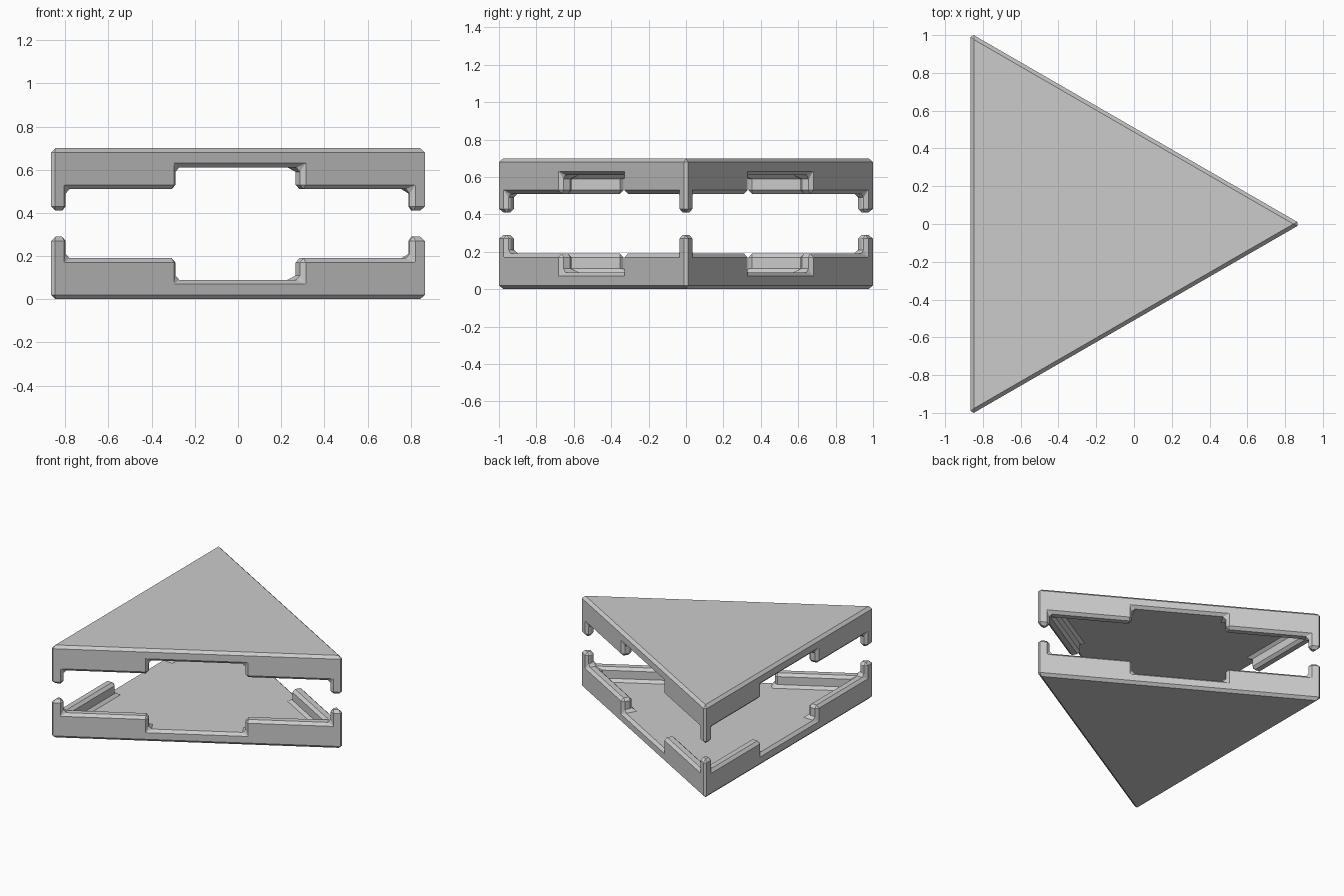
import bpy, bmesh, math
from mathutils import Vector

if "Cube" in bpy.data.objects:
    bpy.data.objects.remove(bpy.data.objects["Cube"])

SIDE = 2.02        # triangle side before the tips are chamfered
LEFT = -0.866      # x of the back-left edge
T = 0.08           # wall thickness
L = 0.09           # corner post length along each side
D = SIDE / 2 - 0.333   # distance from tip to notch
CHAMFER = 0.02
STEP = 0.10        # height of wall above floor and of post above wall
FLOOR = 0.09
TOTAL = 0.70


def raise_faces(bm, faces, h):
    """Extrude a face region upward and return its new top faces."""
    marks = [f.calc_center_median() for f in faces]
    res = bmesh.ops.extrude_face_region(bm, geom=faces)
    new = [g for g in res["geom"] if isinstance(g, bmesh.types.BMFace)]
    verts = [g for g in res["geom"] if isinstance(g, bmesh.types.BMVert)]
    old = [f for f in faces if f.is_valid and f not in new]
    if old:
        bmesh.ops.delete(bm, geom=old, context='FACES_ONLY')
    loose = [e for e in bm.edges if not e.link_faces]
    if loose:
        bmesh.ops.delete(bm, geom=loose, context='EDGES')
    bmesh.ops.translate(bm, verts=verts, vec=(0, 0, h))
    return [min(new, key=lambda f: (f.calc_center_median() - m - Vector((0, 0, h))).length)
            for m in marks]


def tray(name, flip):
    bm = bmesh.new()
    cx = LEFT + SIDE * math.sqrt(3) / 6
    r = SIDE / math.sqrt(3)
    tips = [Vector((cx + r * math.cos(a), r * math.sin(a), 0))
            for a in (0, 2 * math.pi / 3, 4 * math.pi / 3)]

    # Plan layout: floor, three corner walls, three corner posts
    outline, walls, posts = [], [], []
    for i, p in enumerate(tips):
        u = (tips[(i + 1) % 3] - p).normalized()
        v = (tips[i - 1] - p).normalized()
        nu = Vector((-u.y, u.x, 0))
        nv = Vector((v.y, -v.x, 0))
        mid = (u + v).normalized()
        e, d, c, b, a, pv, k, pu, tip = [bm.verts.new(q) for q in (
            p + v * D, p + v * D + nv * T, p + mid * 2 * T,
            p + u * D + nu * T, p + u * D,
            p + v * L, p + mid * L / math.cos(math.pi / 6), p + u * L, p)]
        outline += [e, d, c, b, a]
        walls.append(bm.faces.new((a, b, c, d, e, pv, k, pu)))
        posts.append(bm.faces.new((tip, pu, k, pv)))
    floor = bm.faces.new(outline)
    bmesh.ops.recalc_face_normals(bm, faces=bm.faces[:])

    # Raise floor, walls and posts in turn
    tops = raise_faces(bm, walls + posts + [floor], FLOOR)
    tops = raise_faces(bm, tops[:6], STEP)
    raise_faces(bm, tops[3:], STEP)

    # Close the underside and merge flat areas
    rim = [e for e in bm.edges if e.is_boundary]
    if rim:
        bmesh.ops.holes_fill(bm, edges=rim, sides=0)
    bmesh.ops.dissolve_limit(bm, angle_limit=0.01, verts=bm.verts[:], edges=bm.edges[:])
    if flip:
        for w in bm.verts:
            w.co.z = TOTAL - w.co.z
    bmesh.ops.recalc_face_normals(bm, faces=bm.faces[:])

    me = bpy.data.meshes.new(name)
    bm.to_mesh(me)
    bm.free()
    ob = bpy.data.objects.new(name, me)
    bpy.context.collection.objects.link(ob)
    bev = ob.modifiers.new("chamfer", 'BEVEL')
    bev.width = CHAMFER
    bev.segments = 1
    bev.limit_method = 'ANGLE'
    bev.angle_limit = math.radians(30)
    bev.use_clamp_overlap = False
    return ob


# Lower tray and its mirrored lid
tray("lower_tray", False)
tray("upper_tray", True)
